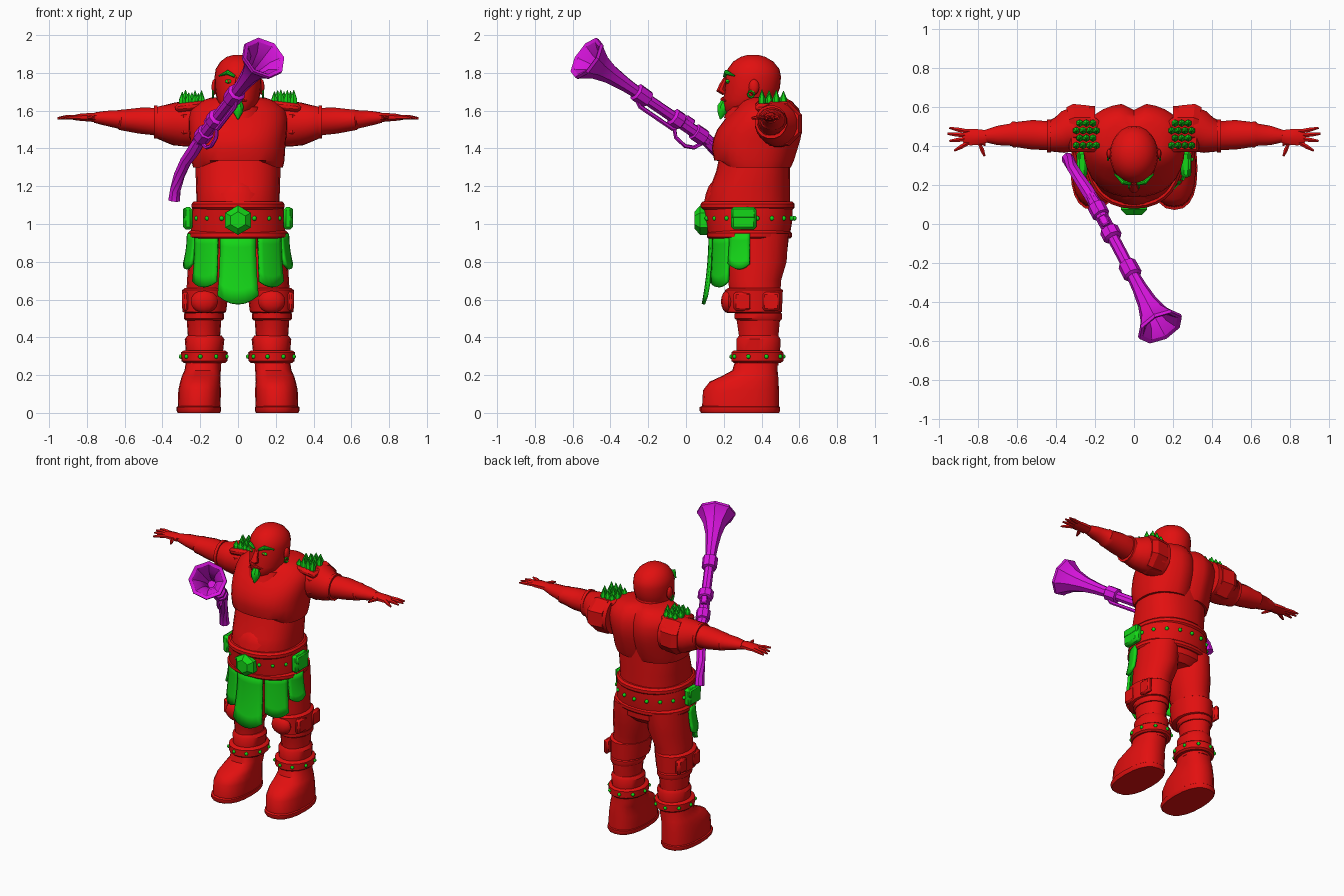
import bpy, bmesh, math, random
from mathutils import Vector, Matrix

random.seed(4)


def material(name, rgb):
    m = bpy.data.materials.new(name)
    m.diffuse_color = (*rgb, 1)
    return m


RED = material("red body", (0.76, 0.005, 0.005))
GREEN = material("green trim", (0.007, 0.68, 0.009))
PURPLE = material("magenta gun", (0.70, 0.007, 0.74))


def finish(bm, name, mat, angle=40):
    bmesh.ops.recalc_face_normals(bm, faces=bm.faces)
    me = bpy.data.meshes.new(name)
    bm.to_mesh(me)
    bm.free()
    me.materials.append(mat)
    ob = bpy.data.objects.new(name, me)
    bpy.context.collection.objects.link(ob)
    bpy.ops.object.select_all(action='DESELECT')
    ob.select_set(True)
    bpy.context.view_layer.objects.active = ob
    bpy.ops.object.shade_smooth_by_angle(angle=math.radians(angle))
    return ob


def loft(name, mat, rings, angle=40):
    """Skin a list of point rings and cap both ends."""
    bm = bmesh.new()
    rows = [[bm.verts.new(p) for p in r] for r in rings]
    n = len(rows[0])
    for a, b in zip(rows, rows[1:]):
        for i in range(n):
            j = (i + 1) % n
            bm.faces.new((a[i], a[j], b[j], b[i]))
    bm.faces.new(rows[0])
    bm.faces.new(rows[-1])
    return finish(bm, name, mat, angle)


def stack(name, mat, rows, n=24, cx=0, power=2.0, warp=None):
    """Horizontal rings from rows of (z, front y, back y, x radius[, x centre])."""
    rings = []
    for row in rows:
        z, f, b, rx = row[:4]
        x0 = cx + (row[4] if len(row) > 4 else 0)
        ring = []
        for i in range(n):
            c, s = math.cos(math.tau * i / n), math.sin(math.tau * i / n)
            p = Vector((x0 + rx * math.copysign(abs(c) ** (2 / power), c),
                        (f + b) / 2 + (b - f) / 2 * math.copysign(abs(s) ** (2 / power), s), z))
            ring.append(warp(p) if warp else p)
        rings.append(ring)
    return loft(name, mat, rings)


def tube(name, mat, pts, radii, n=8, angle=40):
    """Round or oval tube; radii are numbers or (sideways, upward) pairs."""
    pts = [Vector(p) for p in pts]
    rings = []
    for k, p in enumerate(pts):
        d = (pts[min(k + 1, len(pts) - 1)] - pts[max(k - 1, 0)]).normalized()
        ref = Vector((0, 1, 0)) if abs(d.z) > 0.9 else Vector((0, 0, 1))
        u = d.cross(ref).normalized()
        v = u.cross(d)
        a, b = radii[k] if isinstance(radii[k], tuple) else (radii[k],) * 2
        rings.append([p + u * a * math.cos(math.tau * (i + .5) / n)
                      + v * b * math.sin(math.tau * (i + .5) / n) for i in range(n)])
    return loft(name, mat, rings, angle)


def ball(name, mat, loc, size, seg=10):
    bm = bmesh.new()
    bmesh.ops.create_uvsphere(bm, u_segments=seg, v_segments=max(4, seg * 2 // 3), radius=1,
                              matrix=Matrix.Translation(loc) @ Matrix.Diagonal((*size, 1)))
    return finish(bm, name, mat)


def block(name, mat, loc, size, bevel=0.01, rot=None):
    bm = bmesh.new()
    m = Matrix.Translation(loc) @ (rot or Matrix()) @ Matrix.Diagonal((*size, 1))
    bmesh.ops.create_cube(bm, size=1, matrix=m)
    bmesh.ops.bevel(bm, geom=bm.edges[:], offset=bevel, segments=1, affect='EDGES')
    return finish(bm, name, mat)


def studs(name, centre, rx, ry, count, r):
    for i in range(count):
        a = math.tau * (i + .5) / count
        ball(name, GREEN, centre + Vector((rx * math.cos(a), ry * math.sin(a), 0)), (r, r, r), 8)


# Torso: belly, then chest armour with a peaked lower edge and a spine groove
stack("belly", RED, [(1.06, .11, .55, .22), (1.12, .105, .55, .22), (1.2, .13, .55, .222),
                     (1.28, .16, .55, .225), (1.42, .19, .55, .22)], power=2.3)


def chest_warp(p):
    if p.z < 1.31 and p.y < .35:
        p.z += .085 * max(0, 1 - abs(p.x) / .2)
    if p.y > .5:
        p.y -= .035 * max(0, 1 - abs(p.x) / .06)
    return p


stack("chest_armour", RED, [(1.30, .17, .56, .238), (1.335, .15, .575, .246), (1.40, .137, .595, .25),
                            (1.45, .145, .61, .255), (1.5, .165, .618, .26), (1.56, .21, .618, .262),
                            (1.61, .26, .60, .25), (1.65, .29, .57, .2), (1.67, .32, .53, .14)],
      n=32, power=2.3, warp=chest_warp)
stack("collar", RED, [(1.56, .20, .54, .15), (1.62, .225, .53, .14), (1.63, .25, .51, .12)])
stack("abdomen_plate", RED, [(1.09, .09, .53, .19), (1.16, .105, .5, .18), (1.2, .12, .46, .14),
                             (1.225, .14, .4, .07)])

# Head and face
stack("neck", RED, [(1.54, .26, .5, .11), (1.7, .27, .48, .1)])
stack("head", RED, [(1.575, .225, .40, .05), (1.61, .2, .44, .088), (1.66, .197, .475, .113),
                    (1.72, .207, .497, .121), (1.78, .208, .503, .124), (1.82, .22, .495, .118),
                    (1.86, .25, .462, .093), (1.885, .29, .42, .06), (1.896, .33, .38, .02)])
tube("nose", RED, [(0, .212, 1.775), (0, .193, 1.735), (0, .183, 1.71), (0, .205, 1.693)],
     [.012, .018, .026, .016])
tube("mouth", RED, [(-.045, .215, 1.652), (0, .194, 1.66), (.045, .215, 1.652)], [.006, .012, .006])
tube("goatee", GREEN, [(0, .205, 1.65), (0, .195, 1.62), (0, .19, 1.59), (0, .182, 1.555)],
     [.02, .032, .026, .004])
for s in (-1, 1):
    ball("eye", GREEN, (s * .05, .222, 1.755), (.02, .012, .011))
    ball("pupil", RED, (s * .05, .213, 1.755), (.007, .006, .008), 8)
    tube("eyebrow", GREEN, [(s * .018, .204, 1.782), (s * .055, .213, 1.803), (s * .1, .256, 1.785)],
         [.008, .013, .004])
    ball("ear", RED, (s * .125, .36, 1.725), (.016, .028, .042))
    tube("earring", GREEN, [(s * .133, .345 + .017 * math.cos(a), 1.688 + .017 * math.sin(a))
                            for a in [math.tau * i / 8 for i in range(9)]], [.006] * 9, 6)

# Arms, shoulder armour and hands
ARM = [(.20, .49, 1.53, .115, .125), (.28, .49, 1.53, .122, .122), (.335, .475, 1.53, .11, .115),
       (.38, .455, 1.535, .095, .1), (.43, .45, 1.54, .08, .085), (.44, .452, 1.543, .075, .074),
       (.52, .457, 1.547, .077, .07), (.6, .458, 1.55, .066, .058), (.62, .458, 1.552, .068, .056),
       (.63, .457, 1.554, .058, .05), (.7, .453, 1.56, .05, .04), (.76, .45, 1.563, .033, .028)]
FINGERS = [(.86, .475, .945, .492), (.87, .455, .955, .462), (.865, .435, .945, .425),
           (.85, .415, .92, .375), (.79, .41, .765, .348)]
for s in (-1, 1):
    tube("arm", RED, [(s * x, y, z) for x, y, z, a, b in ARM], [(a, b) for *_, a, b in ARM], 16)
    tube("shoulder_ring", RED, [(s * .22, .5, 1.53), (s * .30, .495, 1.53), (s * .325, .49, 1.53)],
         [(.115, .125), (.13, .128), (.118, .116)], 8, 20)
    tube("bracer_band", RED, [(s * .425, .45, 1.54), (s * .445, .45, 1.54)], [(.086, .09)] * 2, 16)
    block("shoulder_plate", RED, (s * .255, .455, 1.622), (.155, .175, .045), .015,
          Matrix.Rotation(s * .12, 4, 'Y'))
    tube("palm", RED, [(s * .74, .45, 1.563), (s * .79, .445, 1.565), (s * .84, .445, 1.565),
                       (s * .875, .445, 1.563)], [(.03, .027), (.043, .024), (.046, .02), (.03, .013)])
    for x0, y0, x1, y1 in FINGERS:
        tube("finger", RED, [(s * (x0 - .03), y0, 1.565), (s * x0, y0, 1.565),
                             (s * (x0 + x1) / 2, (y0 + y1) / 2, 1.564), (s * x1, y1, 1.56)],
             [.013, .013, .012, .006], 6)
    # crystal spikes in staggered rows
    for r in range(4):
        for c in range(4 - r % 2):
            x, y = .193 + .034 * c + .017 * (r % 2), .402 + .038 * r
            h = random.uniform(.05, .078)
            tube("spike", GREEN, [(s * x, y, 1.62), (s * x, y, 1.635 + h * .4), (s * x, y, 1.635 + h)],
                 [.019, .019, .002], 6, 20)

# Belt with rims, studs, buckle and pouches
stack("belt", RED, [(.94, .115, .55, .25), (1.03, .1, .565, .25), (1.1, .09, .565, .24)], n=28, power=2.2)
for z, f, b, rx in ((1.095, .078, .575, .245), (.94, .11, .56, .265)):
    stack("belt_rim", RED, [(z - .018, f + .01, b - .01, rx - .01), (z - .008, f, b, rx),
                            (z + .012, f, b, rx), (z + .025, f + .012, b - .012, rx - .012)], n=28, power=2.2)
studs("belt_stud", Vector((0, .335, 1.03)), .252, .238, 18, .013)
tube("buckle", GREEN, [(0, .12, 1.02), (0, .075, 1.02), (0, .045, 1.02)], [.078, .078, .045], 6, 20)
for s in (-1, 1):
    block("pouch", GREEN, (s * .265, .305, 1.03), (.05, .135, .12), .015)
    block("pouch_flap", GREEN, (s * .282, .305, 1.058), (.02, .125, .055), .007)


# Hanging cloth panels that follow the waist
def panel(name, mid, half, low, tip, flare):
    bm = bmesh.new()
    grid = []
    for r in range(6):
        v, row = r / 5, []
        for c in range(7):
            u = c / 3 - 1
            a = mid + half * u
            k = 1 + flare * v * v
            z = .95 + (low + tip * u * u - .95) * v
            row.append(bm.verts.new((.262 * k * math.sin(a), .34 - .212 * k * math.cos(a), z)))
        grid.append(row)
    for a, b in zip(grid, grid[1:]):
        for i in range(6):
            bm.faces.new((a[i], a[i + 1], b[i + 1], b[i]))
    ob = finish(bm, name, GREEN)
    mod = ob.modifiers.new("thickness", 'SOLIDIFY')
    mod.thickness, mod.offset = .018, 0


panel("front_cloth", 0, .36, .575, .045, .17)
for s in (-1, 1):
    panel("side_cloth", s * .72, .30, .665, .03, .06)
    panel("hip_cloth", s * 1.3, .26, .76, .03, .08)

# Legs, knee guards and boots
stack("hips", RED, [(.84, .22, .5, .15), (.88, .18, .54, .235), (.96, .14, .545, .245)])
for s in (-1, 1):
    stack("leg", RED, [(.95, .19, .545, .125, s * .125), (.8, .21, .535, .128, s * .135),
                       (.7, .22, .505, .115, s * .155), (.58, .24, .5, .105, s * .172),
                       (.5, .265, .5, .092, s * .18), (.40, .28, .49, .085, s * .18),
                       (.22, .28, .48, .085, s * .185)], n=18)
    stack("knee_guard", RED, [(.53, .225, .5, .105, s * .178), (.535, .21, .51, .115, s * .178),
                              (.65, .205, .515, .124, s * .172), (.66, .22, .5, .11, s * .172)], n=18)
    ball("knee_pad", RED, (s * .178, .225, .59), (.072, .04, .062), 12)
    for y in (.3, .45):
        block("knee_side_pad", RED, (s * .278, y, .59), (.035, .095, .1), .012)
    stack("shin_ring", RED, [(.49, .27, .505, .098, s * .18), (.5, .255, .51, .106, s * .18),
                             (.525, .255, .51, .106, s * .18), (.535, .27, .5, .095, s * .18)], n=18)
    stack("boot_cuff", RED, [(.25, .27, .49, .09, s * .18), (.32, .265, .5, .098, s * .178),
                             (.39, .265, .502, .105, s * .177), (.41, .28, .49, .09, s * .177)], n=18)
    stack("ankle_strap", RED, [(.265, .25, .505, .11, s * .178), (.275, .238, .517, .122, s * .178),
                               (.32, .238, .517, .124, s * .178), (.33, .25, .505, .11, s * .178)], n=18)
    studs("strap_stud", Vector((s * .178, .378, .298)), .124, .139, 9, .012)
    stack("boot", RED, [(.29, .265, .485, .092, s * .182), (.225, .245, .485, .096, s * .187),
                        (.195, .19, .488, .102, s * .195), (.165, .125, .49, .106, s * .2),
                        (.12, .09, .492, .113, s * .203), (.03, .085, .492, .113, s * .206)],
          n=20, power=2.4)
    stack("boot_sole", RED, [(0, .08, .492, .112, s * .207), (.012, .072, .498, .118, s * .207),
                             (.03, .072, .498, .118, s * .207), (.036, .085, .49, .11, s * .207)],
          n=20, power=2.4)

# Flared gun, lathed along a slanted axis
ORIGIN, AXIS = Vector((-.02, -.235, 1.68)), Vector((.398, -.753, .512)).normalized()
PROFILE = [(-.5, .03), (-.44, .036), (-.435, .046), (-.37, .046), (-.365, .034), (-.28, .034),
           (-.27, .05), (-.22, .05), (-.21, .031), (-.045, .031), (-.04, .048), (.035, .05), (.045, .034),
           (.12, .039), (.22, .052), (.30, .075), (.36, .11), (.375, .124), (.392, .122),
           (.385, .1), (.34, .06), (.26, .035), (.15, .025)]
u = AXIS.cross(Vector((0, 0, 1))).normalized()
v = u.cross(AXIS)
loft("gun_barrel", PURPLE, [[ORIGIN + AXIS * t + r * (u * math.cos(math.tau * i / 8) + v * math.sin(math.tau * i / 8))
                             for i in range(8)] for t, r in PROFILE], 30)
tube("gun_stock", PURPLE, [(-.205, .115, 1.44), (-.235, .165, 1.39), (-.275, .225, 1.335), (-.31, .28, 1.26),
                           (-.332, .32, 1.18), (-.338, .333, 1.125)], [.034, .036, .032, .03, .03, .033])


def below(t, drop):
    return ORIGIN + AXIS * t - v * drop


tube("gun_under_rail", PURPLE, [below(.02, .03), below(-.02, .055), below(-.25, .055), below(-.27, .03)],
     [.012] * 4, 6)
tube("trigger_guard", PURPLE, [below(-.25, .04), below(-.29, .085), below(-.36, .095), below(-.41, .075),
                               below(-.44, .03)], [.011] * 5, 6)
block("gun_lock", PURPLE, below(-.31, -.035), (.04, .06, .03), .006,
      AXIS.to_track_quat('Y', 'Z').to_matrix().to_4x4())
